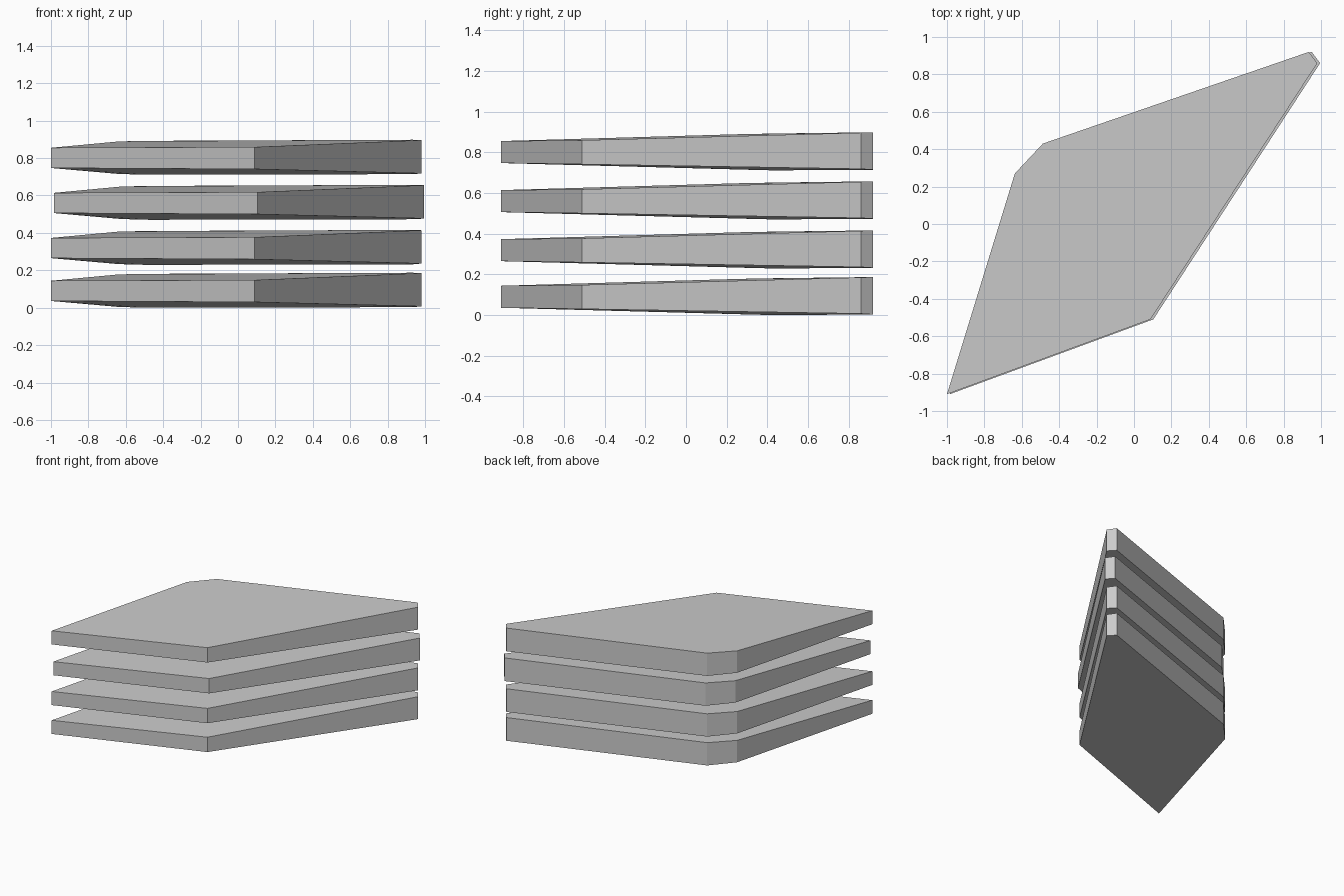
import bpy

if "Cube" in bpy.data.objects:
    bpy.data.objects.remove(bpy.data.objects["Cube"])

# Slab outline: x, y, bottom z, top z at each corner (thin front, thick back)
outline = [
    (-1.00, -0.91, 0.036, 0.144),
    (0.088, -0.51, 0.030, 0.148),
    (0.98, 0.86, 0.007, 0.185),
    (0.935, 0.92, 0.003, 0.187),
    (-0.487, 0.43, 0.000, 0.181),
    (-0.637, 0.27, 0.004, 0.178),
]


def slab(name, dx, dz):
    n = len(outline)
    verts = [(x, y, b) for x, y, b, t in outline]
    verts += [(x, y, t) for x, y, b, t in outline]
    faces = [tuple(reversed(range(n))), tuple(range(n, 2 * n))]
    faces += [(i, (i + 1) % n, (i + 1) % n + n, i + n) for i in range(n)]
    mesh = bpy.data.meshes.new(name)
    mesh.from_pydata(verts, [], faces)
    mesh.update()
    obj = bpy.data.objects.new(name, mesh)
    obj.location = (dx, 0, dz)
    bpy.context.collection.objects.link(obj)


# Four stacked slabs, the third nudged sideways
for i, (dx, dz) in enumerate([(0, 0), (0, 0.229), (0.015, 0.470), (0, 0.711)]):
    slab(f"slab_{i + 1}", dx, dz)
